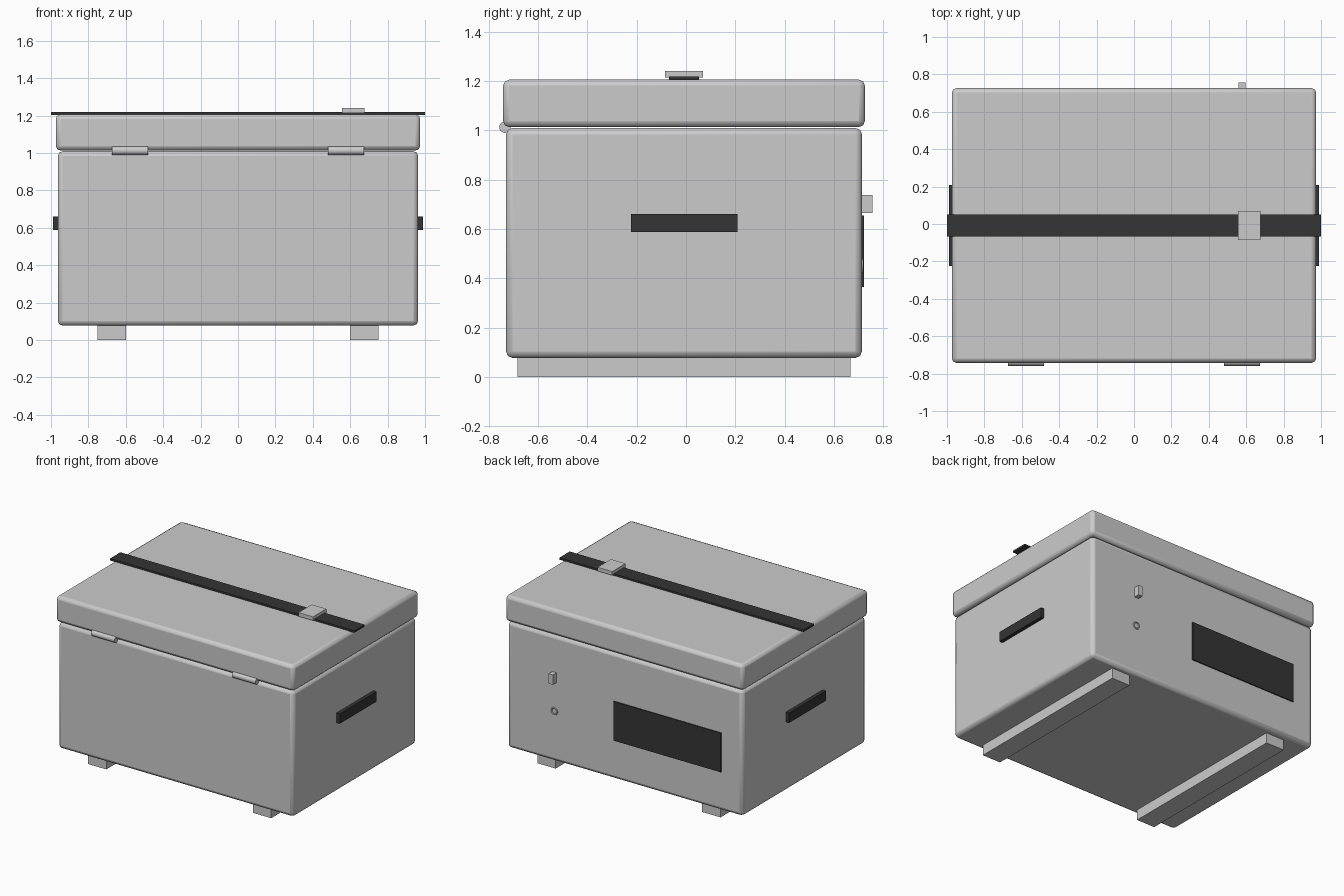
import bpy, math

if "Cube" in bpy.data.objects:
    bpy.data.objects.remove(bpy.data.objects["Cube"])

YC = -0.008  # depth centre of the case

dark = bpy.data.materials.new("dark")
dark.diffuse_color = (0.035, 0.035, 0.035, 1)
dark.use_nodes = True
dark.node_tree.nodes["Principled BSDF"].inputs["Base Color"].default_value = dark.diffuse_color


def finish(ob, name, mat=None):
    ob.name = name
    if mat:
        ob.data.materials.append(mat)
    return ob


def box(name, x, y, z, mat=None, bevel=0):
    """Box from (min, max) ranges, optionally with rounded edges."""
    bpy.ops.mesh.primitive_cube_add(
        size=1, location=[(r[0] + r[1]) / 2 for r in (x, y, z)])
    ob = bpy.context.object
    ob.scale = [r[1] - r[0] for r in (x, y, z)]
    bpy.ops.object.transform_apply(location=False, rotation=False, scale=True)
    if bevel:
        m = ob.modifiers.new("bevel", 'BEVEL')
        m.width = bevel
        m.segments = 2
        bpy.ops.object.shade_smooth_by_angle(angle=math.radians(50))
    return finish(ob, name, mat)


def mid(half):
    return (YC - half, YC + half)


# main shell and lid
box("case_body", (-0.963, 0.963), mid(0.722), (0.077, 1.01), bevel=0.026)
box("lid", (-0.974, 0.974), mid(0.734), (1.014, 1.206), bevel=0.024)

# strap over the lid, with buckle
box("strap", (-1, 1), mid(0.06), (1.204, 1.219), dark)
box("strap_buckle", (0.555, 0.675), mid(0.078), (1.214, 1.242))

for side, s in (("left", -1), ("right", 1)):
    # runners under the case
    box("runner_" + side, sorted((s * 0.6, s * 0.75)), mid(0.675), (0, 0.085))
    # side handles
    box("handle_" + side, sorted((s * 0.955, s * 0.99)), mid(0.216), (0.588, 0.661), dark)
    # hinge barrels along the front lid seam
    bpy.ops.mesh.primitive_cylinder_add(
        vertices=16, radius=0.023, depth=0.193,
        location=(s * 0.577, -0.735, 1.013), rotation=(0, math.pi / 2, 0))
    bpy.ops.object.shade_smooth_by_angle()
    finish(bpy.context.object, "hinge_" + side)

# fittings on the back face: panel, catch and ring
box("back_panel", (-0.79, 0.09), (0.70, 0.722), (0.365, 0.655), dark)
box("catch", (0.56, 0.595), (0.70, 0.757), (0.665, 0.738))
bpy.ops.mesh.primitive_torus_add(
    major_radius=0.023, minor_radius=0.006, major_segments=24, minor_segments=8,
    location=(0.578, 0.715, 0.45), rotation=(math.pi / 2, 0, 0))
bpy.ops.object.shade_smooth_by_angle()
finish(bpy.context.object, "lock_ring")
